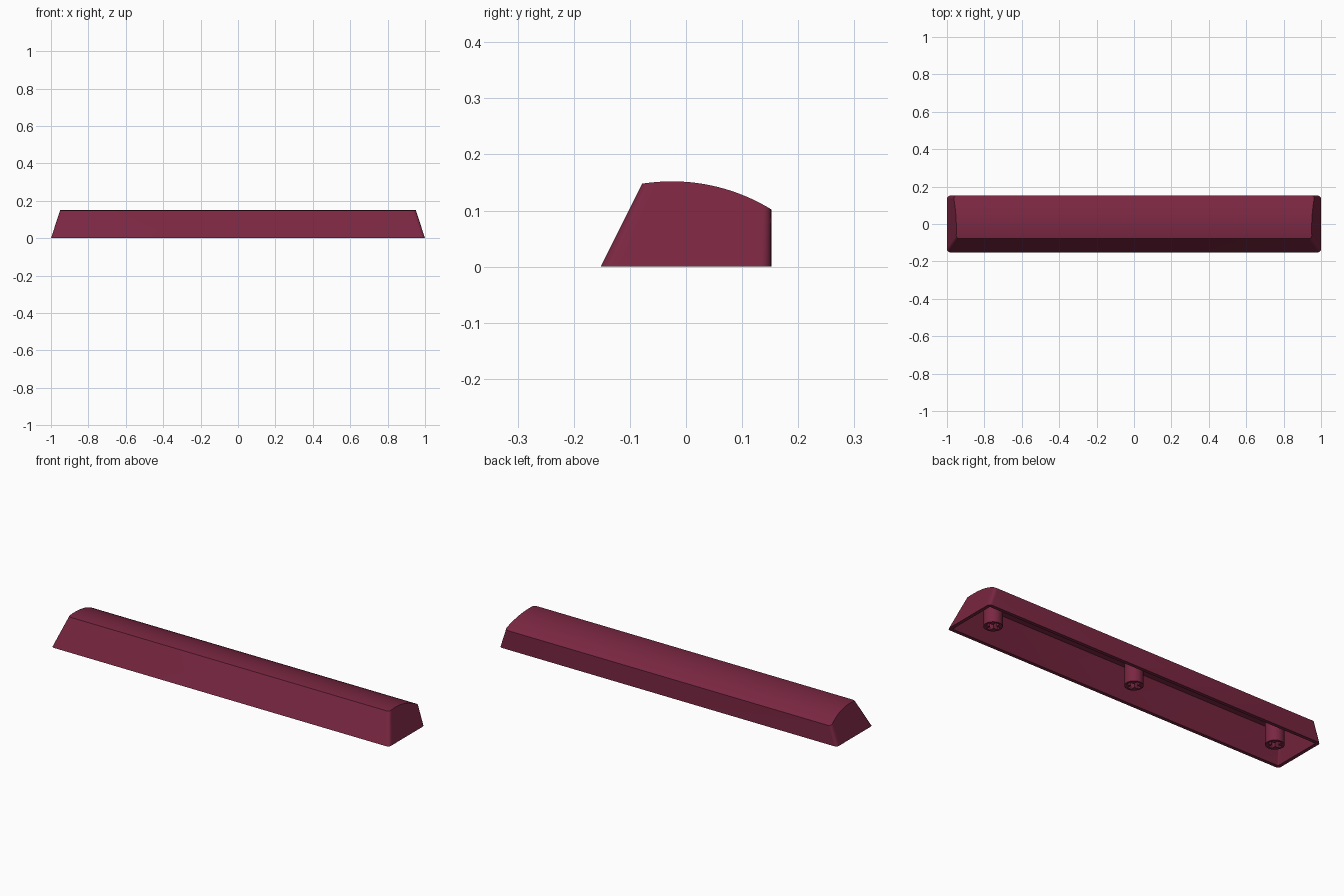
import bpy, bmesh, math

if "Cube" in bpy.data.objects:
    bpy.data.objects.remove(bpy.data.objects["Cube"])

HALF_X, HALF_Y = 1.0, 0.152       # footprint
WALL, CORNER = 0.018, 0.018       # wall thickness, corner radius
ARC_Y, ARC_TOP, ARC_R = -0.025, 0.152, 0.338   # crowned top
FRONT_SLOPE, END_SLOPE = 0.50, 0.33

maroon = bpy.data.materials.new("maroon plastic")
maroon.use_nodes = True
colour = (0.192, 0.020, 0.053, 1)
maroon.diffuse_color = colour
maroon.node_tree.nodes["Principled BSDF"].inputs["Base Color"].default_value = colour


def half_footprint(inset):
    """Front-to-back outline of the +x half, with rounded corners."""
    hx, hy, r = HALF_X - inset, HALF_Y - inset, max(CORNER - inset, 0.006)
    steps, sides = 6, 20
    pts = []
    for i in range(steps + 1):
        a = math.radians(-90 + 90 * i / steps)
        pts.append((hx - r + r * math.cos(a), -hy + r + r * math.sin(a)))
    for i in range(1, sides):
        pts.append((hx, (-hy + r) + 2 * (hy - r) * i / sides))
    return pts + [(x, -y) for x, y in reversed(pts[:steps + 1])]


def raise_to_crown(x, y, inset):
    """Follow the sloping wall up from a footprint point to the curved top."""
    hy = HALF_Y - inset
    lean = FRONT_SLOPE * (hy - y) / (2 * hy)
    z = 0.12
    for _ in range(30):
        dy = y + lean * z - ARC_Y
        z = ARC_TOP - inset - ARC_R + math.sqrt(ARC_R ** 2 - dy ** 2)
    return x - END_SLOPE * z, y + lean * z, z


def add_skin(bm, inset):
    """Walls and crowned top; returns the open bottom loop."""
    low = half_footprint(inset)
    high = [raise_to_crown(x, y, inset) for x, y in low]
    ring = lambda pts: ([bm.verts.new(p) for p in pts]
                        + [bm.verts.new((-x, y, z)) for x, y, z in reversed(pts)])
    bottom, top = ring([(x, y, 0) for x, y in low]), ring(high)
    n = len(bottom)
    for i in range(n):
        j = (i + 1) % n
        bm.faces.new((bottom[i], bottom[j], top[j], top[i]))
    for i in range(n // 2 - 1):
        bm.faces.new((top[i], top[i + 1], top[n - 2 - i], top[n - 1 - i]))
    return bottom


def finish(obj):
    obj.data.materials.clear()
    obj.data.materials.append(maroon)
    bpy.ops.object.select_all(action='DESELECT')
    obj.select_set(True)
    bpy.context.view_layer.objects.active = obj
    bpy.ops.object.shade_smooth_by_angle(angle=math.radians(30))


# Hollow shell: outer skin, inner skin and the rim joining them
bm = bmesh.new()
outer, inner = add_skin(bm, 0), add_skin(bm, WALL)
for i in range(len(outer)):
    j = (i + 1) % len(outer)
    bm.faces.new((outer[i], outer[j], inner[j], inner[i]))
bmesh.ops.recalc_face_normals(bm, faces=bm.faces)
mesh = bpy.data.meshes.new("key_shell")
bm.to_mesh(mesh)
bm.free()
shell = bpy.data.objects.new("key_shell", mesh)
bpy.context.collection.objects.link(shell)
finish(shell)

# Three mounting stems, each with a cross-shaped socket in its end
STEM_LOW, STEM_HIGH, SOCKET = 0.003, 0.136, 0.065
for name, x in (("right_stem", -0.85), ("middle_stem", 0), ("left_stem", 0.85)):
    bpy.ops.mesh.primitive_cylinder_add(
        vertices=32, radius=0.045, depth=STEM_HIGH - STEM_LOW,
        location=(x, 0, (STEM_LOW + STEM_HIGH) / 2))
    stem = bpy.context.object
    stem.name = name
    for size in ((0.068, 0.021), (0.021, 0.068)):
        bpy.ops.mesh.primitive_cube_add(size=1, location=(x, 0, STEM_LOW))
        cutter = bpy.context.object
        cutter.name = "socket_cutter"
        cutter.hide_render = True
        cutter.scale = (*size, 2 * SOCKET)
        bpy.context.view_layer.objects.active = stem
        cut = stem.modifiers.new("socket", 'BOOLEAN')
        cut.operation, cut.solver, cut.object = 'DIFFERENCE', 'EXACT', cutter
        bpy.ops.object.modifier_apply(modifier=cut.name)
        bpy.data.objects.remove(cutter)
    finish(stem)
